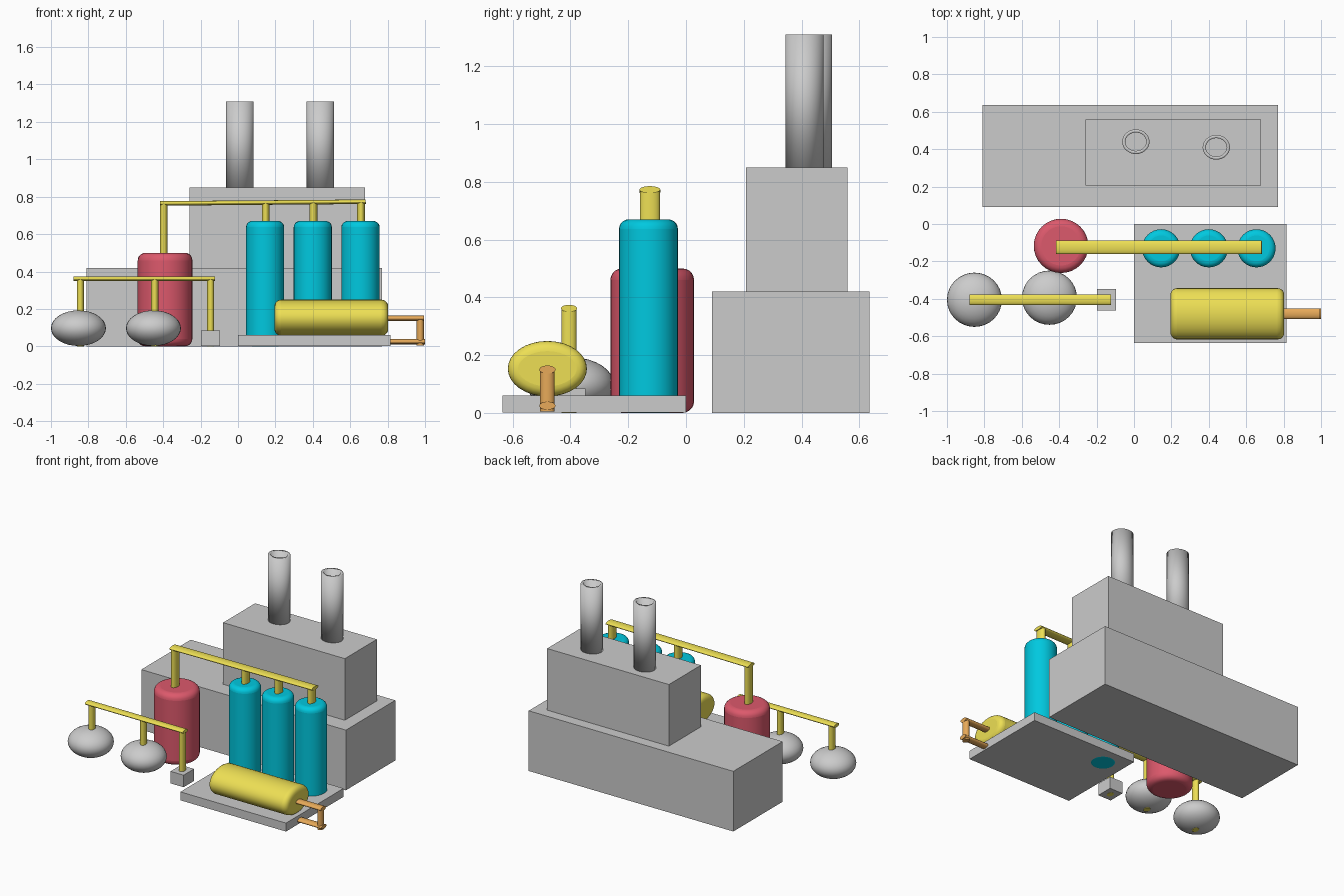
import bpy, bmesh, math
from mathutils import Matrix, Vector

if "Cube" in bpy.data.objects:
    bpy.data.objects.remove(bpy.data.objects["Cube"])


def material(name, rgb):
    m = bpy.data.materials.new(name)
    m.diffuse_color = (*rgb, 1)
    m.use_nodes = True
    m.node_tree.nodes["Principled BSDF"].inputs["Base Color"].default_value = m.diffuse_color
    return m


CYAN = material("cyan", (0.0, 0.58, 0.74))
RED = material("red", (0.72, 0.10, 0.15))
YELLOW = material("yellow", (0.85, 0.74, 0.09))
ORANGE = material("orange", (0.80, 0.40, 0.10))


def finish(name, bm, mat=None, smooth=False, bevel=0, wall=0):
    mesh = bpy.data.meshes.new(name)
    bm.to_mesh(mesh)
    bm.free()
    ob = bpy.data.objects.new(name, mesh)
    bpy.context.collection.objects.link(ob)
    if mat:
        mesh.materials.append(mat)
    if wall:
        mod = ob.modifiers.new("wall", 'SOLIDIFY')
        mod.thickness, mod.offset = wall, -1
    if bevel:
        mod = ob.modifiers.new("round", 'BEVEL')
        mod.width, mod.segments = bevel, 5
        mod.limit_method, mod.angle_limit = 'ANGLE', math.radians(50)
    if smooth:
        bpy.ops.object.select_all(action='DESELECT')
        ob.select_set(True)
        bpy.context.view_layer.objects.active = ob
        bpy.ops.object.shade_smooth_by_angle(angle=math.radians(35))
    return ob


def box(name, lo, hi):
    lo, hi = Vector(lo), Vector(hi)
    bm = bmesh.new()
    bmesh.ops.create_cube(bm, size=1, matrix=Matrix.LocRotScale(
        (lo + hi) / 2, None, hi - lo))
    return finish(name, bm)


def rod(name, a, b, ry, rs, mat=None, bevel=0, wall=0, sides=32):
    """Oval cylinder from a to b: ry is its half size in y, rs the other one."""
    a, b = Vector(a), Vector(b)
    axis = (b - a).normalized()
    y = Vector((0, 1, 0))
    side = y.cross(axis)
    m = Matrix((side * rs, y * ry, axis * (b - a).length)).transposed().to_4x4()
    m.translation = (a + b) / 2
    bm = bmesh.new()
    bmesh.ops.create_cone(bm, cap_ends=not wall, segments=sides,
                          radius1=1, radius2=1, depth=1, matrix=m)
    bmesh.ops.recalc_face_normals(bm, faces=bm.faces)
    return finish(name, bm, mat, True, bevel, wall)


# Factory building with two open chimneys
box("lower_building", (-0.81, 0.09, 0), (0.77, 0.635, 0.42))
box("upper_building", (-0.26, 0.207, 0.42), (0.68, 0.56, 0.85))
for i, (x, y) in enumerate([(0.01, 0.44), (0.44, 0.41)]):
    rod(f"chimney_{i + 1}", (x, y, 0.845), (x, y, 1.31), 0.066, 0.073, wall=0.017)

# Platform with three upright tanks (the first one reaches the ground)
box("platform", (0, -0.635, 0.001), (0.815, 0, 0.06))
for i, x in enumerate([0.145, 0.40, 0.655]):
    rod(f"upright_tank_{i + 1}", (x, -0.13, 0 if i == 0 else 0.02), (x, -0.13, 0.67),
        0.102, 0.102, CYAN, bevel=0.033)
    rod(f"tank_riser_{i + 1}", (x + 0.003, -0.125, 0.62), (x + 0.003, -0.125, 0.77),
        0.035, 0.021, YELLOW)

# Large round tank and the overhead pipe
rod("large_tank", (-0.39, -0.117, 0), (-0.39, -0.117, 0.50), 0.145, 0.146, RED, bevel=0.04)
rod("large_tank_riser", (-0.397, -0.125, 0.45), (-0.397, -0.125, 0.765), 0.035, 0.021, YELLOW)
rod("overhead_pipe", (-0.417, -0.125, 0.764), (0.683, -0.125, 0.773), 0.036, 0.012, YELLOW)

# Lying tank with its outlet pipe
rod("lying_tank", (0.195, -0.48, 0.153), (0.803, -0.48, 0.153), 0.137, 0.096, YELLOW, bevel=0.035)
rod("outlet_upper", (0.78, -0.48, 0.15), (0.995, -0.48, 0.15), 0.028, 0.014, ORANGE)
rod("outlet_drop", (0.975, -0.48, 0.005), (0.975, -0.48, 0.15), 0.025, 0.02, ORANGE)
rod("outlet_lower", (0.80, -0.48, 0.025), (1.0, -0.48, 0.025), 0.028, 0.014, ORANGE)

# Flattened storage spheres, pump box and their connecting pipe
for i, (x, y) in enumerate([(-0.853, -0.405), (-0.452, -0.394)]):
    bm = bmesh.new()
    bmesh.ops.create_uvsphere(bm, u_segments=32, v_segments=16, radius=1,
                              matrix=Matrix.LocRotScale((x, y, 0.097), None,
                                                        (0.147, 0.145, 0.095)))
    finish(f"storage_sphere_{i + 1}", bm, smooth=True)
box("pump_box", (-0.197, -0.463, 0.001), (-0.096, -0.348, 0.085))
for i, x in enumerate([-0.843, -0.445, -0.146]):
    rod(f"sphere_riser_{i + 1}", (x, -0.405, 0), (x, -0.405, 0.36), 0.026, 0.019, YELLOW)
rod("sphere_pipe", (-0.88, -0.405, 0.362), (-0.123, -0.405, 0.362), 0.028, 0.012, YELLOW)
